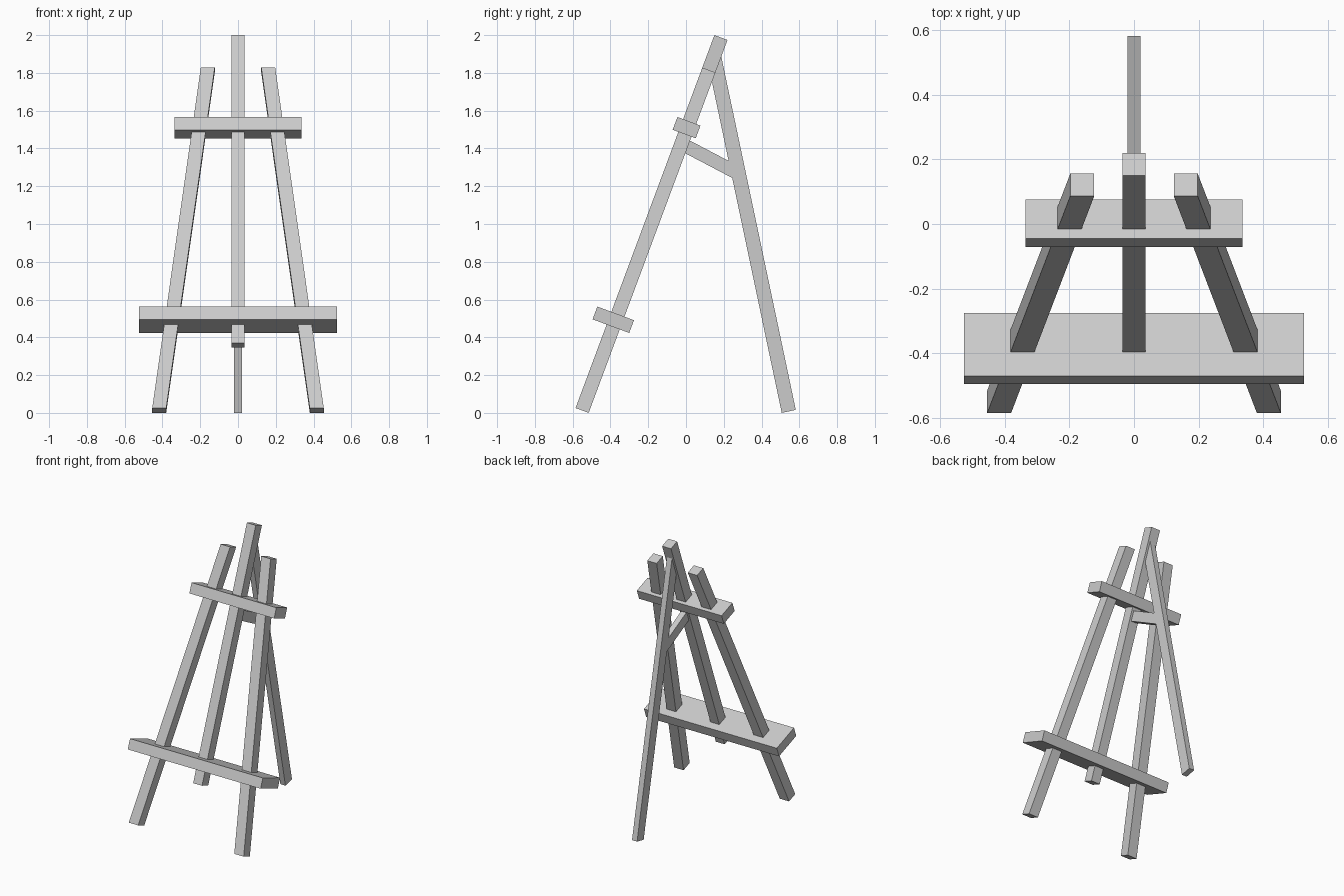
import bpy
from mathutils import Vector

if "Cube" in bpy.data.objects:
    bpy.data.objects.remove(bpy.data.objects["Cube"])


def beam(name, a, b, width, depth):
    """Straight timber from a to b: width along x, depth across the beam in the yz plane."""
    a, b = Vector(a), Vector(b)
    d = b - a
    across = Vector((0, d.z, -d.y)).normalized() * depth / 2
    side = Vector((width / 2, 0, 0))
    verts = [p + sx * side + sy * across
             for p in (a, b) for sx, sy in ((-1, -1), (1, -1), (1, 1), (-1, 1))]
    faces = [(3, 2, 1, 0), (4, 5, 6, 7)]
    faces += [(i, (i + 1) % 4, (i + 1) % 4 + 4, i + 4) for i in range(4)]
    mesh = bpy.data.meshes.new(name)
    mesh.from_pydata(verts, [], faces)
    mesh.update()
    obj = bpy.data.objects.new(name, mesh)
    bpy.context.collection.objects.link(obj)
    return obj


# Leaning plane shared by the mast, front legs and shelves
FOOT = Vector((0, -0.55, 0.013))
TOP = Vector((0, 0.185, 1.987))
UP = (TOP - FOOT).normalized()


def on_lean(z, x=0):
    p = FOOT + (TOP - FOOT) * ((z - FOOT.z) / (TOP.z - FOOT.z))
    p.x = x
    return p


# Central mast
beam("mast", on_lean(0.358), TOP, 0.07, 0.074)

# Splayed front legs
for s, label in ((-1, "left"), (1, "right")):
    beam("front_leg_" + label, on_lean(0.013, s * 0.417), on_lean(1.815, s * 0.16), 0.074, 0.074)

# Lower canvas shelf and upper crossbar
for name, y, z, width, depth in (("canvas_shelf", -0.385, 0.493, 1.05, 0.207),
                                 ("upper_crossbar", 0.003, 1.51, 0.67, 0.130)):
    c = Vector((0, y, z))
    beam(name, c - UP * 0.036, c + UP * 0.036, width, depth)

# Rear prop leg and its brace
beam("rear_leg", (0, 0.544, 0.008), (0, 0.149, 1.882), 0.04, 0.076)
beam("rear_brace", (0, -0.005, 1.415), (0, 0.262, 1.275), 0.04, 0.071)
